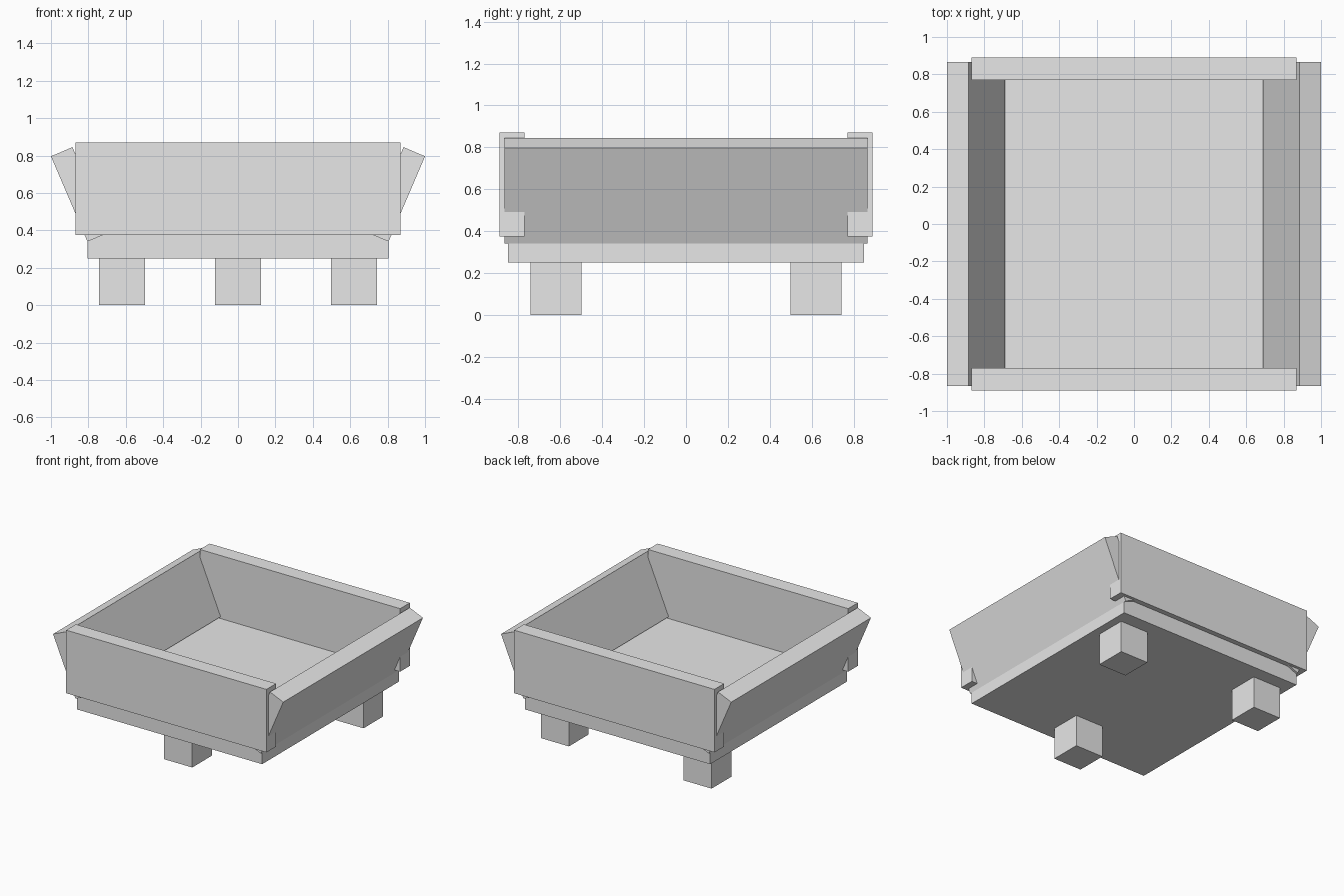
import bpy, bmesh

if "Cube" in bpy.data.objects:
    bpy.data.objects.remove(bpy.data.objects["Cube"])

grey = bpy.data.materials.new("plain_grey")
grey.diffuse_color = (0.8, 0.8, 0.8, 1.0)
grey.use_nodes = True
grey.node_tree.nodes["Principled BSDF"].inputs["Base Color"].default_value = grey.diffuse_color


def prism(name, profile, y0, y1):
    """Extrude an x-z profile along y."""
    bm = bmesh.new()
    face = bm.faces.new([bm.verts.new((x, y0, z)) for x, z in profile])
    ext = bmesh.ops.extrude_face_region(bm, geom=[face])
    verts = [g for g in ext["geom"] if isinstance(g, bmesh.types.BMVert)]
    bmesh.ops.translate(bm, verts=verts, vec=(0, y1 - y0, 0))
    bmesh.ops.recalc_face_normals(bm, faces=bm.faces)
    mesh = bpy.data.meshes.new(name)
    bm.to_mesh(mesh)
    bm.free()
    mesh.materials.append(grey)
    obj = bpy.data.objects.new(name, mesh)
    bpy.context.collection.objects.link(obj)
    return obj


def box(name, x0, x1, y0, y1, z0, z1):
    return prism(name, [(x0, z0), (x1, z0), (x1, z1), (x0, z1)], y0, y1)


# Base slab
box("base", -0.805, 0.805, -0.85, 0.85, 0.25, 0.375)

# Upright front and back walls
box("front_wall", -0.87, 0.87, -0.89, -0.77, 0.375, 0.87)
box("back_wall", -0.87, 0.87, 0.77, 0.89, 0.375, 0.87)

# Side walls leaning outwards
lean = [(0.805, 0.34), (1.0, 0.796), (0.885, 0.845), (0.69, 0.389)]
for side, s in (("left", -1), ("right", 1)):
    prism(side + "_wall", [(s * x, z) for x, z in lean], -0.867, 0.867)

# Three square feet: one at the front, two at the back
for name, x, y in (("front_foot", 0, -0.62),
                   ("back_left_foot", -0.62, 0.62),
                   ("back_right_foot", 0.62, 0.62)):
    box(name, x - 0.122, x + 0.122, y - 0.122, y + 0.122, 0, 0.25)
